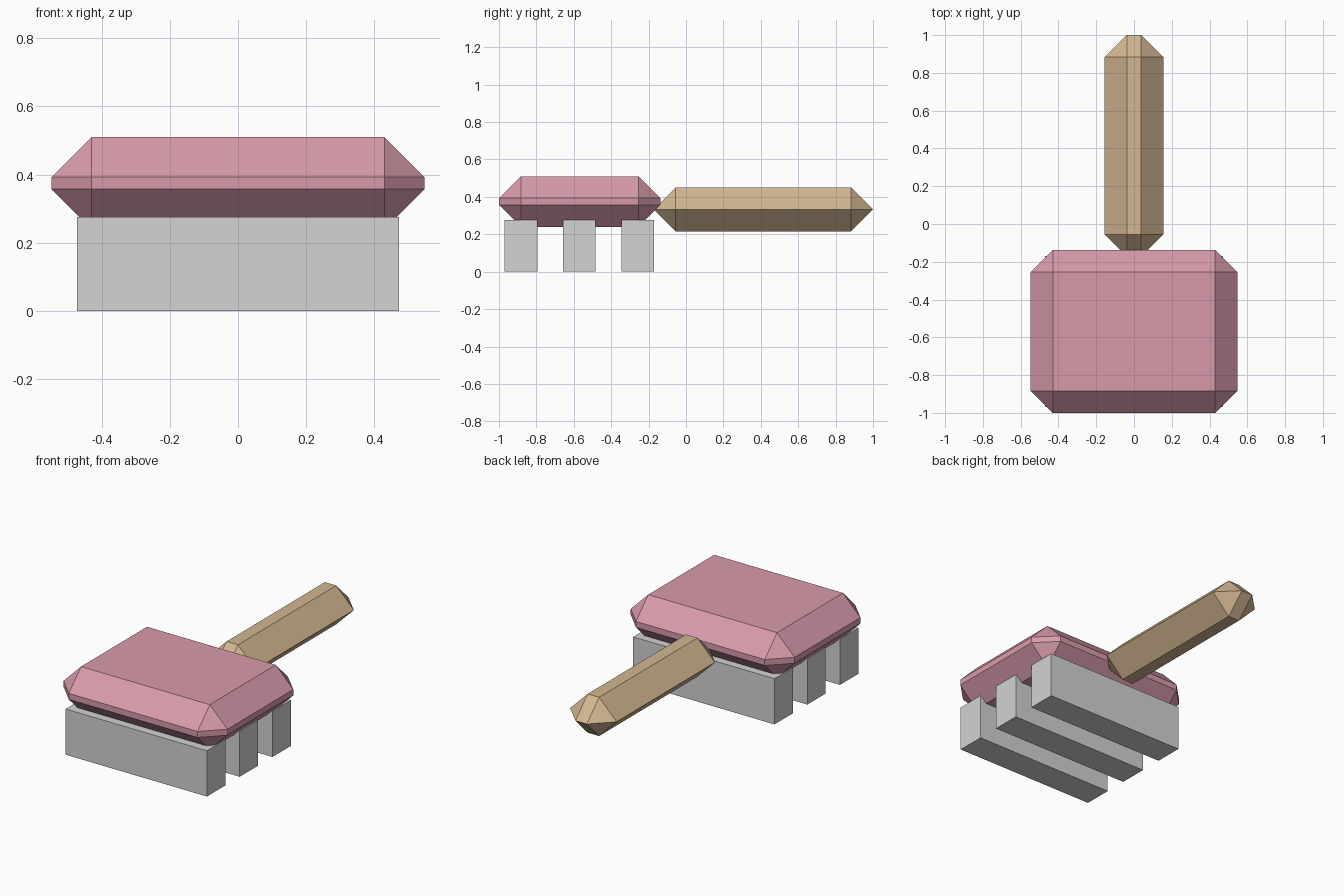
import bpy

cube = bpy.data.objects.get("Cube")
if cube:
    bpy.data.objects.remove(cube, do_unlink=True)


def material(name, srgb):
    """Flat material from an 8-bit colour, stored as linear values."""
    lin = [((c / 255 + 0.055) / 1.055) ** 2.4 for c in srgb] + [1.0]
    mat = bpy.data.materials.new(name)
    mat.use_nodes = True
    mat.diffuse_color = lin
    mat.node_tree.nodes["Principled BSDF"].inputs["Base Color"].default_value = lin
    return mat


def block(name, low, high, mat, chamfer=0.0):
    """Box between two corners, with an optional flat chamfer."""
    bpy.ops.mesh.primitive_cube_add(
        size=1, location=[(a + b) / 2 for a, b in zip(low, high)])
    obj = bpy.context.object
    obj.name = name
    obj.scale = [b - a for a, b in zip(low, high)]
    bpy.ops.object.transform_apply(location=False, rotation=False, scale=True)
    obj.data.materials.append(mat)
    if chamfer:
        bevel = obj.modifiers.new("Chamfer", "BEVEL")
        bevel.width = chamfer
        bevel.segments = 1
        bevel.limit_method = "NONE"
    return obj


pink = material("Pink", (216, 155, 171))
tan = material("Tan wood", (212, 183, 146))
grey = material("Light grey", (211, 211, 211))

# Chamfered head and handle
block("head", (-0.547, -1, 0.24), (0.547, -0.137, 0.51), pink, 0.117)
block("handle", (-0.155, -0.172, 0.216), (0.155, 1, 0.45), tan, 0.1168)

# Three bristle rows under the head
for i, y in enumerate((-0.97, -0.658, -0.345)):
    block(f"bristle_row_{i + 1}", (-0.472, y, 0), (0.472, y + 0.175, 0.276), grey)
